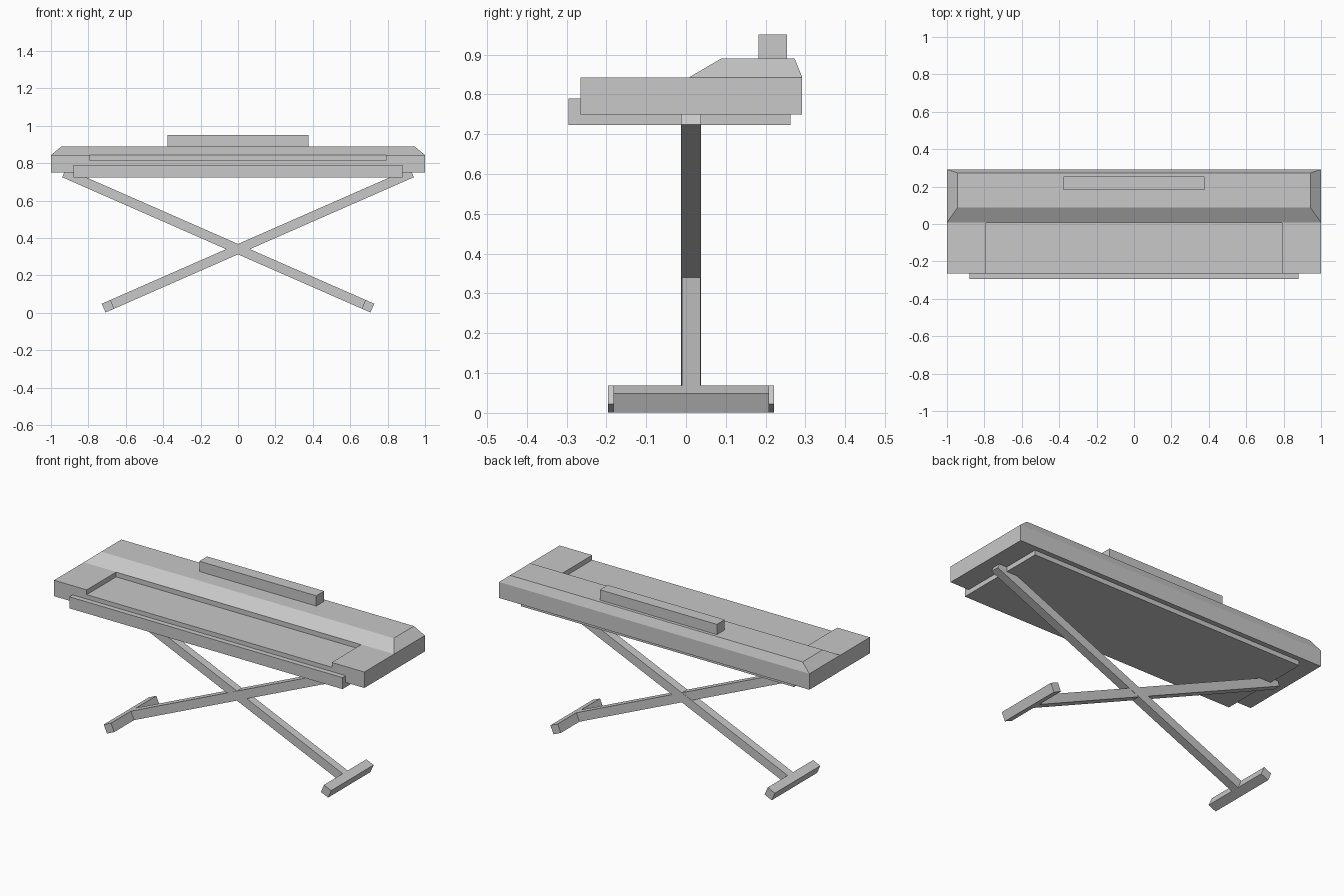
import bpy
import bmesh
from math import atan2, hypot
from mathutils import Matrix, Vector

default = bpy.data.objects.get("Cube")
if default:
    bpy.data.objects.remove(default, do_unlink=True)

# One plain grey for everything
grey = bpy.data.materials.new("plain grey")
grey.use_nodes = True
colour = (0.58, 0.58, 0.58, 1)
grey.diffuse_color = colour
grey.node_tree.nodes["Principled BSDF"].inputs["Base Color"].default_value = colour


def finish(name, bm):
    bmesh.ops.recalc_face_normals(bm, faces=bm.faces)
    mesh = bpy.data.meshes.new(name)
    bm.to_mesh(mesh)
    bm.free()
    mesh.materials.append(grey)
    obj = bpy.data.objects.new(name, mesh)
    bpy.context.collection.objects.link(obj)
    return obj


def add_box(bm, low, high, turn=None):
    """Box between two corners, optionally transformed afterwards."""
    low, high = Vector(low), Vector(high)
    place = Matrix.Translation((low + high) / 2) @ Matrix.Diagonal((*(high - low), 1))
    bmesh.ops.create_cube(bm, size=1, matrix=(turn or Matrix()) @ place)


def box(name, low, high):
    bm = bmesh.new()
    add_box(bm, low, high)
    return finish(name, bm)


# Keyboard case: a box whose rear top is raised into a sloped hump
case_top, hump_top, hump_front = 0.843, 0.89, 0.008
bm = bmesh.new()
add_box(bm, (-1, -0.265, 0.75), (1, 0.292, case_top))
bmesh.ops.bisect_plane(bm, geom=bm.verts[:] + bm.edges[:] + bm.faces[:],
                       plane_co=(0, hump_front, 0), plane_no=(0, 1, 0))
bm.normal_update()
rear_top = [f for f in bm.faces
            if f.normal.z > 0.9 and f.calc_center_median().y > hump_front]
raised = bmesh.ops.extrude_face_region(bm, geom=rear_top)["geom"]
bmesh.ops.delete(bm, geom=[f for f in rear_top if f.is_valid], context="FACES_ONLY")
for v in raised:
    if isinstance(v, bmesh.types.BMVert):
        v.co.x *= 0.943
        v.co.y = 0.088 if v.co.y < 0.1 else 0.273
        v.co.z = hump_top
case = finish("keyboard_case", bm)

# Key bed: a recess open at the front
cutter = box("key_bed_cutter", (-0.79, -0.4, 0.815), (0.79, 0.006, 1))
cutter.hide_render = True
cut = case.modifiers.new("key_bed", "BOOLEAN")
cut.operation = "DIFFERENCE"
cut.solver = "EXACT"
cut.object = cutter
bpy.context.view_layer.objects.active = case
bpy.ops.object.modifier_apply(modifier=cut.name)
bpy.data.objects.remove(cutter, do_unlink=True)

# Base plate jutting out in front, and music rest on the hump
box("base_plate", (-0.88, -0.295, 0.723), (0.88, 0.263, 0.79))
box("music_rest", (-0.377, 0.182, hump_top), (0.377, 0.254, 0.95))


# Crossed stand legs, each ending in a crosswise foot
def stand_leg(name, side, scale):
    bm = bmesh.new()
    top, foot = Vector((-0.93 * side, 0.748)), Vector((0.695 * side, 0.035))
    run = foot - top
    turn = (Matrix.Translation((top.x, 0.013, top.y))
            @ Matrix.Rotation(-atan2(run.y, run.x), 4, "Y"))
    length = hypot(*run)
    half, wide, foot_half = 0.0255, 0.0235 * scale, 0.195 * scale
    add_box(bm, (0, -wide, -half), (length - half, wide, half), turn)
    add_box(bm, (length - half, -foot_half, -half),
            (length + half, foot_half, half), turn)
    finish(name, bm)


stand_leg("stand_leg_to_left_foot", 1, 1)
stand_leg("stand_leg_to_right_foot", -1, 1.07)
